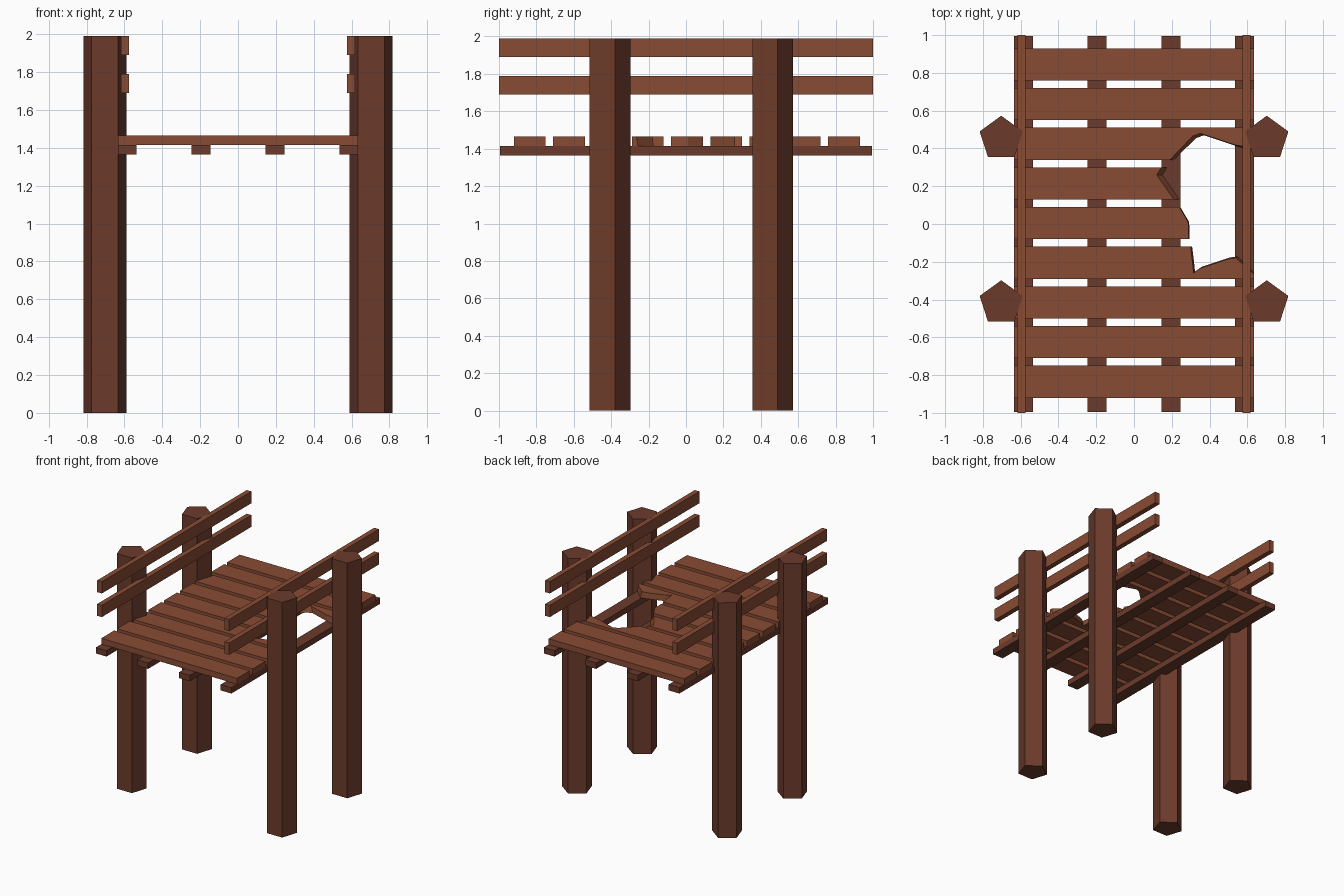
import bpy, bmesh, math

if "Cube" in bpy.data.objects:
    bpy.data.objects.remove(bpy.data.objects["Cube"])

def material(name, rgb):
    m = bpy.data.materials.new(name)
    m.diffuse_color = (*rgb, 1)
    m.use_nodes = True
    m.node_tree.nodes["Principled BSDF"].inputs["Base Color"].default_value = m.diffuse_color
    return m

DARK = material("dark_wood", (0.15, 0.044, 0.024))
LIGHT = material("plank_wood", (0.25, 0.072, 0.034))

def prism(name, outline, z0, z1, mat, shift=None):
    """Extrude an xy outline; shift moves chosen bottom points sideways."""
    shift = shift or {}
    bm = bmesh.new()
    low = []
    for i, (x, y) in enumerate(outline):
        dx, dy = shift.get(i, (0, 0))
        low.append(bm.verts.new((x + dx, y + dy, z0)))
    top = [bm.verts.new((x, y, z1)) for x, y in outline]
    bm.faces.new(low[::-1])
    bm.faces.new(top)
    n = len(outline)
    for i in range(n):
        j = (i + 1) % n
        bm.faces.new((low[i], low[j], top[j], top[i]))
    bmesh.ops.recalc_face_normals(bm, faces=bm.faces)
    me = bpy.data.meshes.new(name)
    bm.to_mesh(me)
    bm.free()
    me.materials.append(mat)
    ob = bpy.data.objects.new(name, me)
    bpy.context.collection.objects.link(ob)
    return ob

def rect(x0, x1, y0, y1):
    return [(x0, y0), (x1, y0), (x1, y1), (x0, y1)]

# Posts (five-sided) and hand rails on both sides
for side, s in (("left", -1), ("right", 1)):
    for end, y in (("front", -0.418), ("back", 0.453)):
        pts = [(s * 0.703 + 0.12 * math.cos(math.radians(90 + 72 * k)),
                y + 0.12 * math.sin(math.radians(90 + 72 * k))) for k in range(5)]
        prism(f"{side}_{end}_post", pts, 0, 1.99, DARK)
    xa, xb = sorted((s * 0.575, s * 0.618))
    for level, z in (("lower", 1.69), ("upper", 1.89)):
        prism(f"{side}_{level}_rail", rect(xa, xb, -1, 1), z, z + 0.10, LIGHT)

# Long beams under the deck
for i, x in enumerate((-0.585, -0.195, 0.195, 0.585)):
    prism(f"deck_beam_{i + 1}", rect(x - 0.05, x + 0.05, -0.995, 0.995), 1.365, 1.415, DARK)

# Splintered right ends, listed from the low-y edge to the high-y edge,
# with the offset of the break on the underside
broken = {
    2: ([(0.19, 0.34), (0.31, 0.465), (0.35, 0.48), (0.53, 0.42), (0.635, 0.40)], (0.02, -0.01)),
    3: ([(0.21, 0.13), (0.12, 0.26), (0.145, 0.30)], (0.03, 0)),
    4: ([(0.29, -0.08), (0.287, 0.01), (0.24, 0.09)], (0.005, 0)),
    5: ([(0.635, -0.265), (0.54, -0.18), (0.50, -0.185), (0.35, -0.235),
         (0.315, -0.26), (0.31, -0.21), (0.30, -0.12)], (0.008, 0.008)),
}

# Deck planks, back to front
for i in range(9):
    yc = 0.845 - 0.21 * i
    y0, y1 = yc - 0.085, yc + 0.085
    shift = {}
    if i in broken:
        edge, off = broken[i]
        outline = [(-0.635, y0)]
        if i == 5:
            outline.append((0.635, y0))
        start = len(outline)
        outline += edge
        for k, (x, y) in enumerate(edge):
            # keep plank sides and outer end straight
            on_side = min(abs(y - y0), abs(y - y1)) < 0.01
            at_end = x > 0.63
            shift[start + k] = (0 if at_end else off[0], 0 if on_side else off[1])
        if i == 2:
            outline.append((0.635, y1))
        outline.append((-0.635, y1))
    else:
        outline = rect(-0.635, 0.635, y0, y1)
    prism(f"deck_plank_{i + 1}", outline, 1.415, 1.465, LIGHT, shift)
